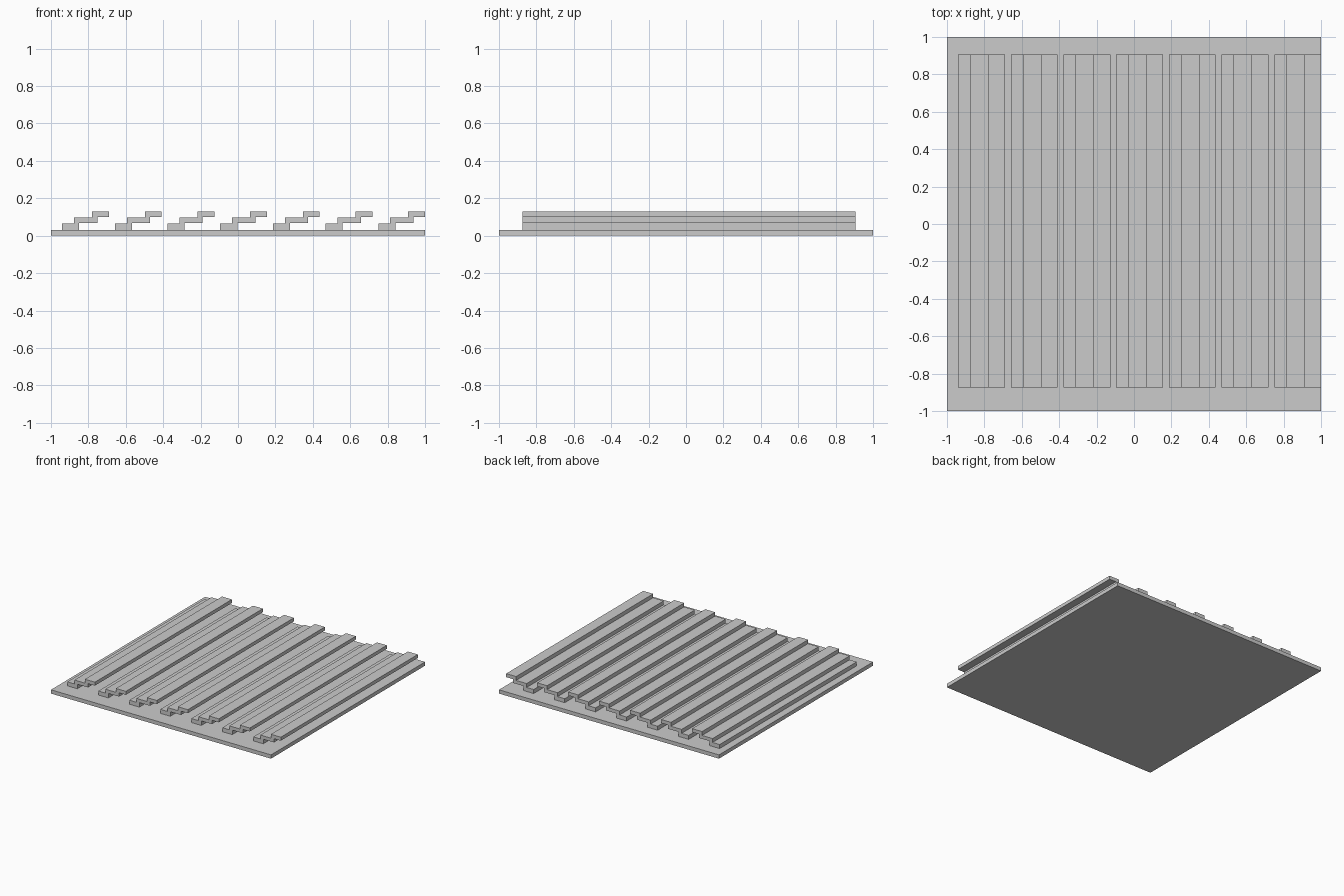
import bpy
import bmesh

cube = bpy.data.objects.get("Cube")
if cube:
    bpy.data.objects.remove(cube, do_unlink=True)

GREY = (0.6, 0.6, 0.6, 1.0)
grey = bpy.data.materials.new("plain grey")
grey.use_nodes = True
grey.diffuse_color = GREY
grey.node_tree.nodes["Principled BSDF"].inputs["Base Color"].default_value = GREY


def extrude_profile(name, profile, y_front, y_back, x_offset=0.0):
    """Extrude an xz outline along y into a solid."""
    bm = bmesh.new()
    face = bm.faces.new([bm.verts.new((x + x_offset, y_front, z)) for x, z in profile])
    result = bmesh.ops.extrude_face_region(bm, geom=[face])
    moved = [v for v in result["geom"] if isinstance(v, bmesh.types.BMVert)]
    bmesh.ops.translate(bm, verts=moved, vec=(0, y_back - y_front, 0))
    bmesh.ops.recalc_face_normals(bm, faces=bm.faces[:])
    mesh = bpy.data.meshes.new(name)
    bm.to_mesh(mesh)
    bm.free()
    mesh.materials.append(grey)
    obj = bpy.data.objects.new(name, mesh)
    bpy.context.collection.objects.link(obj)
    return obj


# Flat base plate
BASE_TOP = 0.031
extrude_profile("base_plate", [(-1, 0), (1, 0), (1, BASE_TOP), (-1, BASE_TOP)], -1, 1)

# Stepped slats, each a thin staircase section rising towards +x
upper_edge = [(0, BASE_TOP), (0, 0.064), (0.064, 0.064), (0.064, 0.096),
              (0.16, 0.096), (0.16, 0.128), (0.25, 0.128)]
lower_edge = [(0.25, 0.099), (0.188, 0.099), (0.188, 0.068),
              (0.091, 0.068), (0.091, BASE_TOP)]
SLATS = 7
FIRST_X, LAST_X = -0.94, 0.75
for i in range(SLATS):
    x = FIRST_X + (LAST_X - FIRST_X) * i / (SLATS - 1)
    extrude_profile(f"stepped_slat_{i + 1}", upper_edge + lower_edge, -0.873, 0.906, x)
